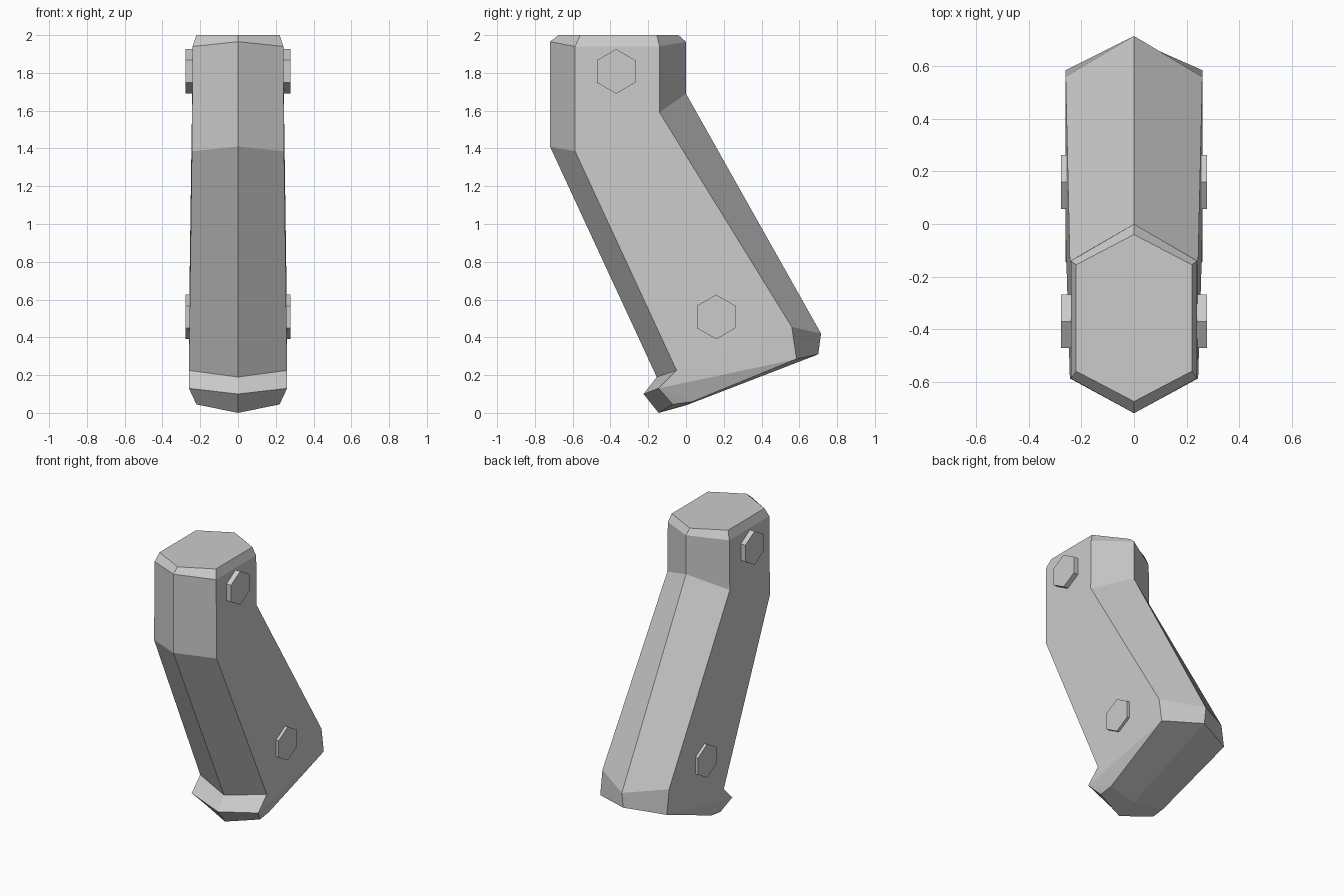
import bpy, bmesh, math
from mathutils import Vector

if "Cube" in bpy.data.objects:
    bpy.data.objects.remove(bpy.data.objects["Cube"])

# Grip: half-sections as (half width, front centre, front side, back side, back centre), points are (y, z)
sections = [
    (0.22, (-0.675, 2.0), (-0.56, 2.0), (-0.155, 2.0), (-0.04, 2.0)),
    (0.24, (-0.72, 1.965), (-0.587, 1.94), (-0.14, 1.94), (0.0, 1.965)),
    (0.244, (-0.72, 1.41), (-0.587, 1.385), (-0.14, 1.59), (0.0, 1.69)),
    (0.26, (-0.155, 0.19), (-0.05, 0.225), (0.56, 0.455), (0.715, 0.42)),
    (0.26, (-0.225, 0.1), (-0.145, 0.13), (0.585, 0.285), (0.7, 0.31)),
]
bm = bmesh.new()


def ring(w, fc, fs, bs, bc):
    pts = [(0, *fc), (w, *fs), (w, *bs), (0, *bc), (-w, *bs), (-w, *fs)]
    return [bm.verts.new(p) for p in pts]


rings = [ring(*s) for s in sections]
bm.faces.new(rings[0])
for a, b in zip(rings, rings[1:]):
    for i in range(6):
        j = (i + 1) % 6
        bm.faces.new((a[i], b[i], b[j], a[j]))

# Bevelled, slightly kinked base of the grip
last = rings[-1]
tip = bm.verts.new((0, -0.145, 0.0))
mid = bm.verts.new((0, 0.0, 0.04))
for s, side, back in ((1, last[1], last[2]), (-1, last[5], last[4])):
    front = bm.verts.new((s * 0.22, -0.07, 0.045))
    kink = bm.verts.new((s * 0.22, 0.03, 0.058))
    bm.faces.new((last[0], tip, front, side))
    bm.faces.new((side, front, kink))
    bm.faces.new((side, kink, back))
    bm.faces.new((tip, mid, kink, front))
    bm.faces.new((mid, last[3], back, kink))
bmesh.ops.recalc_face_normals(bm, faces=bm.faces)
mesh = bpy.data.meshes.new("grip")
bm.to_mesh(mesh)
bm.free()
grip = bpy.data.objects.new("grip", mesh)
bpy.context.collection.objects.link(grip)

# Hexagonal bolts running through both cheeks
for name, y, z in (("upper_bolt", -0.37, 1.808), ("lower_bolt", 0.16, 0.508)):
    for label, s in (("right", 1), ("left", -1)):
        bpy.ops.mesh.primitive_cylinder_add(vertices=6, radius=0.118, depth=0.06,
                                            location=(s * 0.247, y, z),
                                            rotation=(0, math.pi / 2, 0))
        bolt = bpy.context.object
        bolt.name = f"{name}_{label}"
        # turn so a corner points up
        top = max(((bolt.rotation_euler.to_matrix() @ v.co).z for v in bolt.data.vertices))
        if top < 0.11:
            for v in bolt.data.vertices:
                v.co.x, v.co.y = v.co.y, -v.co.x
